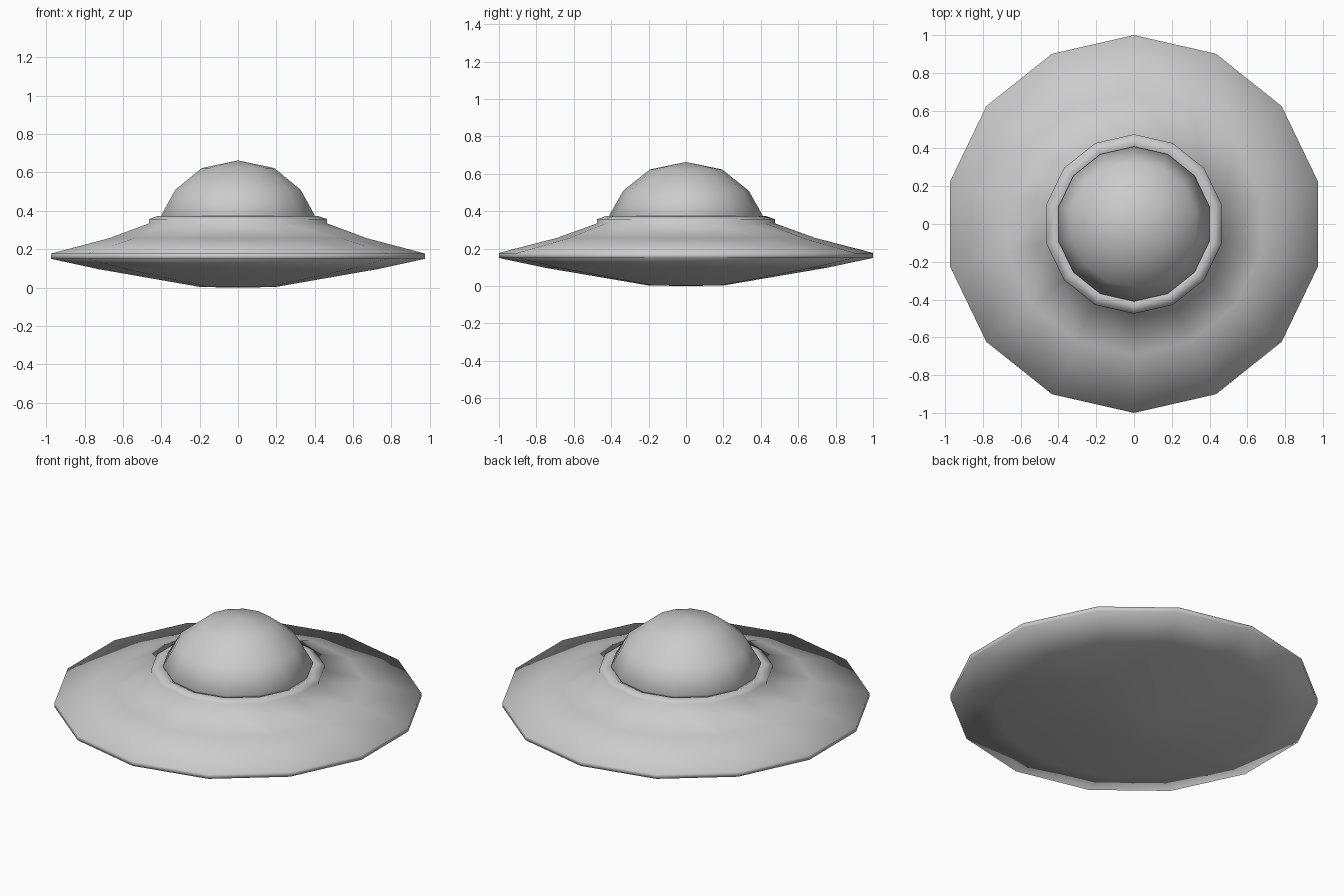
import bpy, bmesh, math

if "Cube" in bpy.data.objects:
    bpy.data.objects.remove(bpy.data.objects["Cube"])

SIDES = 14


def lathe(name, profile):
    """Spin (radius, z) points around z; radius 0 makes a pole."""
    bm = bmesh.new()
    rings = []
    for r, z in profile:
        if r == 0:
            rings.append([bm.verts.new((0, 0, z))] * SIDES)
        else:
            rings.append([bm.verts.new((r * math.sin(2 * math.pi * i / SIDES),
                                        r * math.cos(2 * math.pi * i / SIDES), z))
                          for i in range(SIDES)])
    for a, b in zip(rings, rings[1:]):
        for i in range(SIDES):
            j = (i + 1) % SIDES
            # dict.fromkeys drops the doubled pole vertex
            bm.faces.new(list(dict.fromkeys((a[i], a[j], b[j], b[i]))))
    bmesh.ops.recalc_face_normals(bm, faces=bm.faces)
    # normals must point away from the axis
    if sum(f.normal.dot(f.calc_center_median()) * f.calc_area() for f in bm.faces) < 0:
        bmesh.ops.reverse_faces(bm, faces=bm.faces)
    for f in bm.faces:
        f.smooth = True
    mesh = bpy.data.meshes.new(name)
    bm.to_mesh(mesh)
    bm.free()
    obj = bpy.data.objects.new(name, mesh)
    bpy.context.collection.objects.link(obj)
    return obj


# Saucer hull: shallow belly, thin rim, sloping deck, raised collar with a lip
lathe("saucer_hull", [(0, 0), (0.2, 0.003), (0.75, 0.097), (1, 0.15), (1, 0.177),
                      (0.69, 0.257), (0.475, 0.335), (0.475, 0.357),
                      (0.428, 0.374), (0.40, 0.36)])

# Cockpit dome seated in the collar
lathe("cockpit_dome", [(0.40, 0.36), (0.41, 0.377), (0.335, 0.51),
                       (0.193, 0.623), (0, 0.663)])
